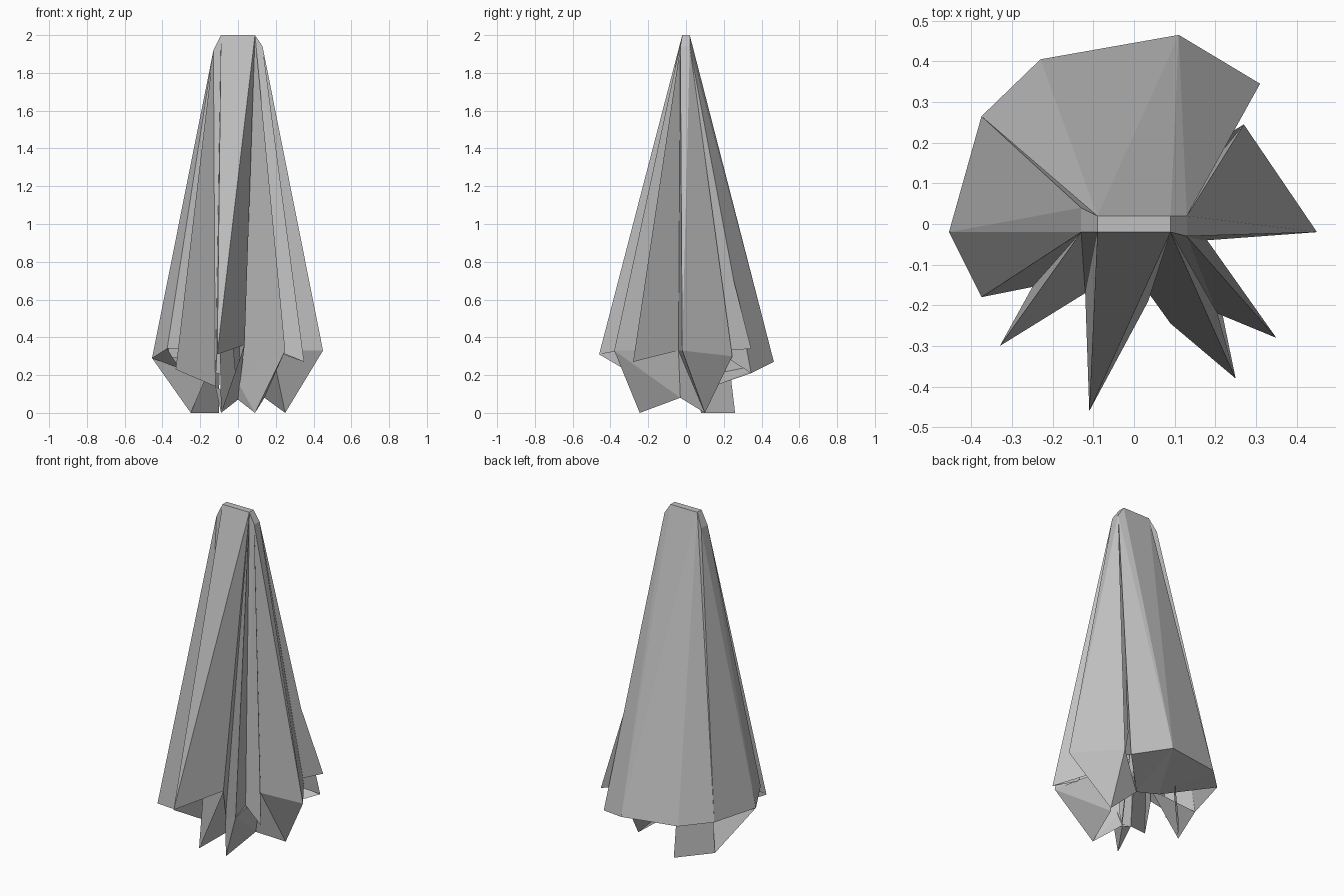
import bpy, bmesh

if "Cube" in bpy.data.objects:
    bpy.data.objects.remove(bpy.data.objects["Cube"])

grey = bpy.data.materials.new("plain grey")
grey.diffuse_color = (0.53, 0.53, 0.53, 1)
grey.use_nodes = True
grey.node_tree.nodes["Principled BSDF"].inputs["Base Color"].default_value = grey.diffuse_color


def make_mesh(name, faces):
    """Build a flat-shaded object from a list of coordinate polygons."""
    bm = bmesh.new()
    for f in faces:
        if len(set(f)) == len(f):
            bm.faces.new([bm.verts.new(c) for c in f])
    bmesh.ops.remove_doubles(bm, verts=bm.verts, dist=0.0005)
    bmesh.ops.recalc_face_normals(bm, faces=bm.faces)
    me = bpy.data.meshes.new(name)
    bm.to_mesh(me)
    bm.free()
    me.materials.append(grey)
    ob = bpy.data.objects.new(name, me)
    bpy.context.collection.objects.link(ob)
    return ob


# Attachment points on the flat top bar and its sloping shoulders
FL, FR = (-0.09, -0.02, 2), (0.09, -0.02, 2)
BL, BR = (-0.09, 0.02, 2), (0.09, 0.02, 2)
SLF, SLB = (-0.13, -0.02, 1.92), (-0.13, 0.04, 1.92)
SRF, SRB = (0.13, -0.03, 1.94), (0.13, 0.02, 1.94)

# Outer hem tips
right = (0.45, -0.02, 0.33)
flap = (0.31, 0.345, 0.21)
back_r = (0.11, 0.465, 0.27)
back_l = (-0.23, 0.405, 0.28)
left_b = (-0.375, 0.265, 0.29)
left = (-0.455, -0.02, 0.29)
left_f = (-0.375, -0.18, 0.34)
front_l = (-0.33, -0.30, 0.23)
front = (-0.11, -0.46, 0.31)
front_r = (0.25, -0.38, 0.33)
right_f = (0.35, -0.28, 0.27)
# Valleys between the pleats
v_flap = (0.27, 0.245, 0.30)
v_right = (0.18, -0.04, 0.33)
v_left = (-0.25, -0.155, 0.34)
v_front = (-0.12, -0.17, 0.14)
v_mid = (0.035, -0.19, 0.36)
v_low = (0.0, -0.12, 0.16)

# Hem corners, anticlockwise from the right, each with its attachment point
hem = [
    (right, SRB), (v_flap, SRB), ((0.16, 0.11, 0.36), SRB), (flap, SRB),
    (back_r, BR), (back_l, BL), (left_b, SLB), (left, SLF),
    (left_f, SLF), (v_left, SLF), (front_l, SLF), (v_front, FL),
    (front, FR), (v_mid, FR), (v_low, FR), (front_r, FR),
    ((0.205, -0.22, 0.33), SRF), (right_f, SRF), (v_right, SRF),
]

# Pleated cloth falling from the top bar
cloth = []
for i, (p, a) in enumerate(hem):
    q, b = hem[(i + 1) % len(hem)]
    if p == back_r:
        # wide back panel splits along the other diagonal
        cloth += [(p, q, b), (a, p, b)]
        continue
    cloth.append((p, q, a))
    if a != b:
        cloth.append((a, q, b))
make_mesh("pleated_cloth", cloth)

# Top bar with sloping ends
make_mesh("top_bar", [
    (FL, FR, BR, BL), (FR, SRF, SRB, BR), (FL, BL, SLB, SLF),
])

# Thin folds tucked in behind the corners, and a fin at the back right
tuck = (-0.08, 0.12, 0.20)
make_mesh("back_tucks", [
    (back_l, tuck, BL), (left_b, tuck, SLB), (back_r, tuck, BL),
])
make_mesh("back_right_fin", [
    ((0.16, 0.10, 1.30), (0.33, 0.345, 0.34), (0.16, 0.10, 0.32)),
])

# Turned-under hem along the back
make_mesh("back_underside", [
    (flap, back_r, (0.10, 0.14, 0.14)), (back_r, tuck, (0.10, 0.14, 0.14)),
    (back_r, back_l, tuck), (back_l, left_b, tuck),
])

# Lower folds that reach the ground
foot_r, foot_b, foot_l = (0.25, 0.10, 0), (-0.10, 0.26, 0), (-0.25, 0.08, 0)
foot_fl, foot_fr = (-0.09, -0.245, 0), (0.09, -0.245, 0)
notch_f, notch_r = (0.0, -0.10, 0.07), (0.14, -0.03, 0.08)
make_mesh("lower_folds", [
    # right side
    (right, foot_r, v_right), (right, v_flap, foot_r),
    (foot_r, notch_r, v_right), (foot_r, v_flap, (0.10, 0.14, 0.14)),
    # front right
    (front_r, foot_fr, notch_r), (front_r, v_low, foot_fr),
    (foot_fr, v_low, notch_f), (notch_r, front_r, v_right),
    # front left
    (foot_fl, notch_f, (-0.11, -0.05, 1.3)),
    (foot_fl, notch_f, v_mid), (foot_fl, v_front, notch_f),
    # left side
    (left, foot_l, (-0.12, 0.0, 0.30)),
    (left, left_f, (-0.31, -0.10, 0.235)),
    # inner back panel
    (foot_l, foot_b, BL),
])
